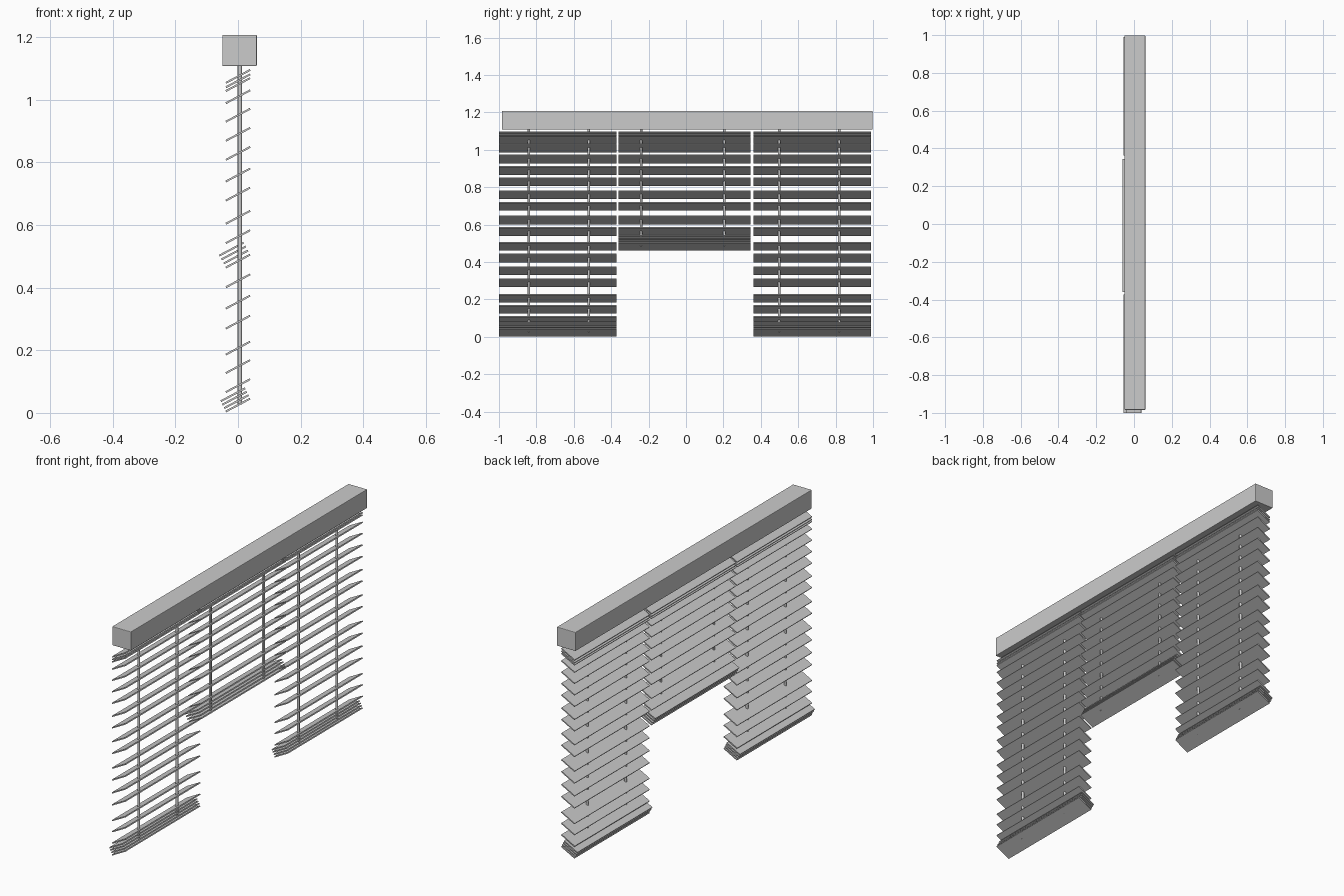
import bpy, math

if "Cube" in bpy.data.objects:
    bpy.data.objects.remove(bpy.data.objects["Cube"])

TILT = math.radians(-28)      # slats rise towards +x
SLAT_W, SLAT_T = 0.088, 0.006


def box(name, loc, size, tilt=0.0):
    bpy.ops.mesh.primitive_cube_add(size=1, location=loc)
    ob = bpy.context.object
    ob.name = name
    ob.scale = size
    bpy.ops.object.transform_apply(location=False, rotation=False, scale=True)
    ob.rotation_euler = (0, tilt, 0)
    return ob


def cord(name, y, z0, z1):
    bpy.ops.mesh.primitive_cylinder_add(vertices=12, radius=0.0068, depth=z1 - z0,
                                        location=(0.006, y, (z0 + z1) / 2))
    bpy.context.object.name = name
    bpy.ops.object.shade_smooth_by_angle()


# head rail
rail = box("head_rail", (0.005, 0.007, 1.158), (0.11, 1.982, 0.10))
bev = rail.modifiers.new("soft_edges", 'BEVEL')
bev.width = 0.003
bev.segments = 2

# slat heights: bunched at the top, then spread out
TOP = [1.075, 1.061, 1.049]
SPREAD = [1.01, 0.951, 0.89, 0.829, 0.76, 0.699, 0.625, 0.563, 0.485,
          0.422, 0.354, 0.29, 0.207, 0.148, 0.087, 0.025]

# panel: name, y range, number of spread slats, stack offsets (x, z), cord positions
SIDE = [(-0.005, 0.011), (-0.011, 0.022), (-0.016, 0.033)]
MID = [(-0.007, 0.013), (-0.014, 0.026), (-0.021, 0.038)]
PANELS = [
    ("left", -1.0, -0.372, 16, SIDE, (-0.84, -0.52)),
    ("middle", -0.36, 0.345, 9, MID, (-0.24, 0.205)),
    ("right", 0.362, 0.99, 16, SIDE, (0.498, 0.82)),
]

for name, y0, y1, count, stack, cords in PANELS:
    yc, length = (y0 + y1) / 2, y1 - y0
    low = SPREAD[count - 1]
    spots = [(0, z) for z in TOP + SPREAD[:count]]
    spots += [(dx, low + dz) for dx, dz in stack]
    # slats
    for i, (x, z) in enumerate(spots):
        box(f"{name}_slat_{i + 1}", (x, yc, z), (SLAT_W, length, SLAT_T), TILT)
    # lift cords
    for i, y in enumerate(cords):
        cord(f"{name}_cord_{i + 1}", y, low + 0.002, 1.12)
